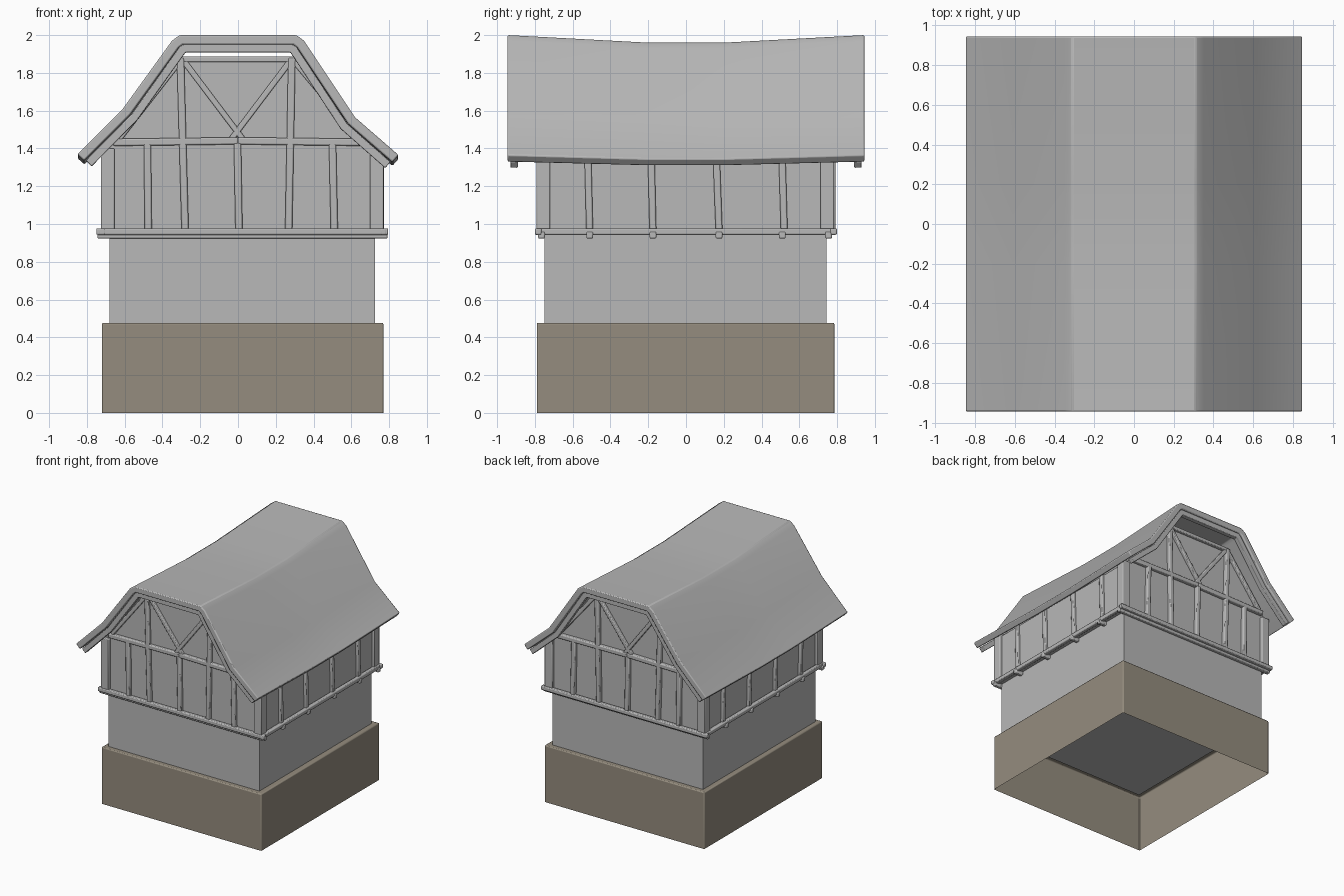
import bpy, bmesh, math
from mathutils import Vector, Matrix

if "Cube" in bpy.data.objects:
    bpy.data.objects.remove(bpy.data.objects["Cube"])


def material(name, col):
    m = bpy.data.materials.new(name)
    m.diffuse_color = (*col, 1)
    m.use_nodes = True
    m.node_tree.nodes["Principled BSDF"].inputs["Base Color"].default_value = m.diffuse_color
    return m


GREY = material("light grey", (0.48, 0.48, 0.48))
STONE = material("warm stone", (0.30, 0.265, 0.21))


def finish(name, bm, mat, bevel=0.0, angle=35):
    bmesh.ops.recalc_face_normals(bm, faces=bm.faces)
    me = bpy.data.meshes.new(name)
    bm.to_mesh(me)
    bm.free()
    ob = bpy.data.objects.new(name, me)
    bpy.context.collection.objects.link(ob)
    me.materials.append(mat)
    if bevel:
        b = ob.modifiers.new("bevel", 'BEVEL')
        b.width = bevel
        b.segments = 2
        b.limit_method = 'ANGLE'
    bpy.ops.object.select_all(action='DESELECT')
    ob.select_set(True)
    bpy.context.view_layer.objects.active = ob
    bpy.ops.object.shade_smooth_by_angle(angle=math.radians(angle))
    return ob


def block(name, x0, x1, y0, y1, z0, z1, mat, bevel=0.0, open_bottom=False):
    bm = bmesh.new()
    bmesh.ops.create_cube(bm, size=1)
    for v in bm.verts:
        v.co = Vector(((x0 + x1) / 2 + v.co.x * (x1 - x0),
                       (y0 + y1) / 2 + v.co.y * (y1 - y0),
                       (z0 + z1) / 2 + v.co.z * (z1 - z0)))
    if open_bottom:
        low = [f for f in bm.faces if f.calc_center_median().z < z0 + 1e-4]
        bmesh.ops.delete(bm, geom=low, context='FACES_ONLY')
    return finish(name, bm, mat, bevel)


def beam(name, p, q, w=0.036):
    """Square timber from p to q."""
    p, q = Vector(p), Vector(q)
    d = q - p
    up = Vector((0, 1, 0)) if abs(d.y) < 0.7 * d.length else Vector((0, 0, 1))
    z = d.normalized()
    x = up.cross(z).normalized()
    y = z.cross(x)
    rot = Matrix((x, y, z)).transposed()
    bm = bmesh.new()
    bmesh.ops.create_cube(bm, size=1)
    for v in bm.verts:
        v.co = (p + q) / 2 + rot @ Vector((v.co.x * w, v.co.y * w, v.co.z * d.length))
    return finish(name, bm, GREY, w * 0.2)


def loft(name, profile, ys, sag, mat, bevel=0.0, angle=35):
    """Sweep a closed x-z profile along y, lowered by sag(y, z)."""
    bm = bmesh.new()
    rings = [[bm.verts.new((x, y, z - sag(y, z))) for x, z in profile] for y in ys]
    n = len(profile)
    for a, b in zip(rings, rings[1:]):
        for i in range(n):
            j = (i + 1) % n
            bm.faces.new((a[i], a[j], b[j], b[i]))
    bm.faces.new(rings[0])
    bm.faces.new(rings[-1])
    return finish(name, bm, mat, bevel, angle)


def offset(path, d):
    """Shift an open left-to-right path downward by d, mitred."""
    out = []
    for i, p in enumerate(path):
        ns = []
        for a, b in ((i - 1, i), (i, i + 1)):
            if a >= 0 and b < len(path):
                t = (Vector(path[b]) - Vector(path[a])).normalized()
                ns.append(Vector((t.y, -t.x)))
        m = sum(ns, Vector((0, 0))).normalized()
        out.append(tuple(Vector(p) + m * d / m.dot(ns[0])))
    return out


# stone base (open underneath) and plain lower storey
block("stone_base", -0.72, 0.77, -0.79, 0.785, 0, 0.477, STONE, 0.008, True)
block("lower_walls", -0.68, 0.725, -0.75, 0.745, 0.47, 0.95, GREY)

# upper storey with gables
no_sag = lambda y, z: 0
loft("upper_walls", [(-0.70, 0.95), (0.75, 0.95), (0.75, 1.365), (0.63, 1.48),
                     (0.31, 1.88), (-0.32, 1.88), (-0.61, 1.50), (-0.70, 1.40)],
     [-0.765, 0.76], no_sag, GREY)

# sagging roof slab
ridge = [(-0.85, 1.37), (-0.61, 1.61), (-0.35, 1.97), (-0.31, 2.0),
         (0.31, 2.0), (0.35, 1.97), (0.62, 1.565), (0.85, 1.365)]
sag = lambda y, z: (0.02 + 0.02 * (z - 1.35) / 0.65) * min(1, (0.945 - abs(y)) / 0.745)
under = offset(ridge, 0.05)
loft("roof", ridge + under[::-1], [-0.945, -0.2, 0.2, 0.945], sag, GREY, 0.008, 30)

# rafter trim under both roof ends
trim = offset(ridge, 0.047)
trim_low = offset(ridge, 0.09)
for s, side in ((-1, "front"), (1, "back")):
    loft(side + "_gable_trim", [(x * 0.985, z) for x, z in trim] +
         [(x * 0.985, z) for x, z in trim_low[::-1]],
         [s * 0.93, s * 0.89], sag, GREY, 0.006)

# gable timbers, front and back
for s, side in ((-1, "front"), (1, "back")):
    y = s * 0.772
    timbers = {
        "left_stud": ((-0.475, 0.97), (-0.48, 1.43)),
        "middle_stud": ((0.005, 0.97), (-0.003, 1.43)),
        "right_stud": ((0.51, 0.97), (0.50, 1.43)),
        "left_tall_post": ((-0.28, 0.97), (-0.305, 1.88)),
        "right_tall_post": ((0.268, 0.97), (0.285, 1.88)),
        "left_tie": ((-0.66, 1.432), (0, 1.44)),
        "right_tie": ((0, 1.44), (0.68, 1.432)),
        "left_brace": ((-0.285, 1.86), (0.025, 1.45)),
        "right_brace": ((0.275, 1.86), (-0.035, 1.45)),
        "left_slope_rail": ((-0.63, 1.45), (-0.31, 1.86)),
        "right_slope_rail": ((0.65, 1.44), (0.30, 1.86)),
        "top_rail": ((-0.31, 1.872), (0.30, 1.872)),
    }
    for name, (a, b) in timbers.items():
        w = 0.03 if "slope" in name or "brace" in name or "top" in name else 0.038
        beam(f"{side}_{name}", (a[0], y, a[1]), (b[0], y, b[1]), w)
    beam(side + "_sill", (-0.75, s * 0.782, 0.96), (0.795, s * 0.782, 0.96), 0.034)

# side sills, studs and corner posts
for x, side in ((-0.705, "left"), (0.755, "right")):
    o = -0.015 if x < 0 else 0.015
    beam(side + "_sill", (x + o, -0.80, 0.96), (x + o, 0.795, 0.96), 0.034)
    for i, (lo, hi) in enumerate(((-0.51, -0.52), (-0.175, -0.185),
                                  (0.175, 0.16), (0.52, 0.508))):
        beam(f"{side}_stud_{i + 1}", (x, lo, 0.965), (x, hi, 1.375), 0.036)
    cx = -0.69 if x < 0 else 0.735
    for cy, end in ((-0.755, "front"), (0.748, "back")):
        block(f"{end}_{side}_corner_post", cx - 0.036, cx + 0.036, cy - 0.036,
              cy + 0.036, 0.965, 1.40 if x < 0 else 1.39, GREY, 0.006)

# floor joists poking out at the sides
for i, y in enumerate((-0.765, -0.51, -0.175, 0.175, 0.51, 0.755)):
    beam(f"joist_{i + 1}", (-0.745, y, 0.941), (0.792, y, 0.941), 0.036)
